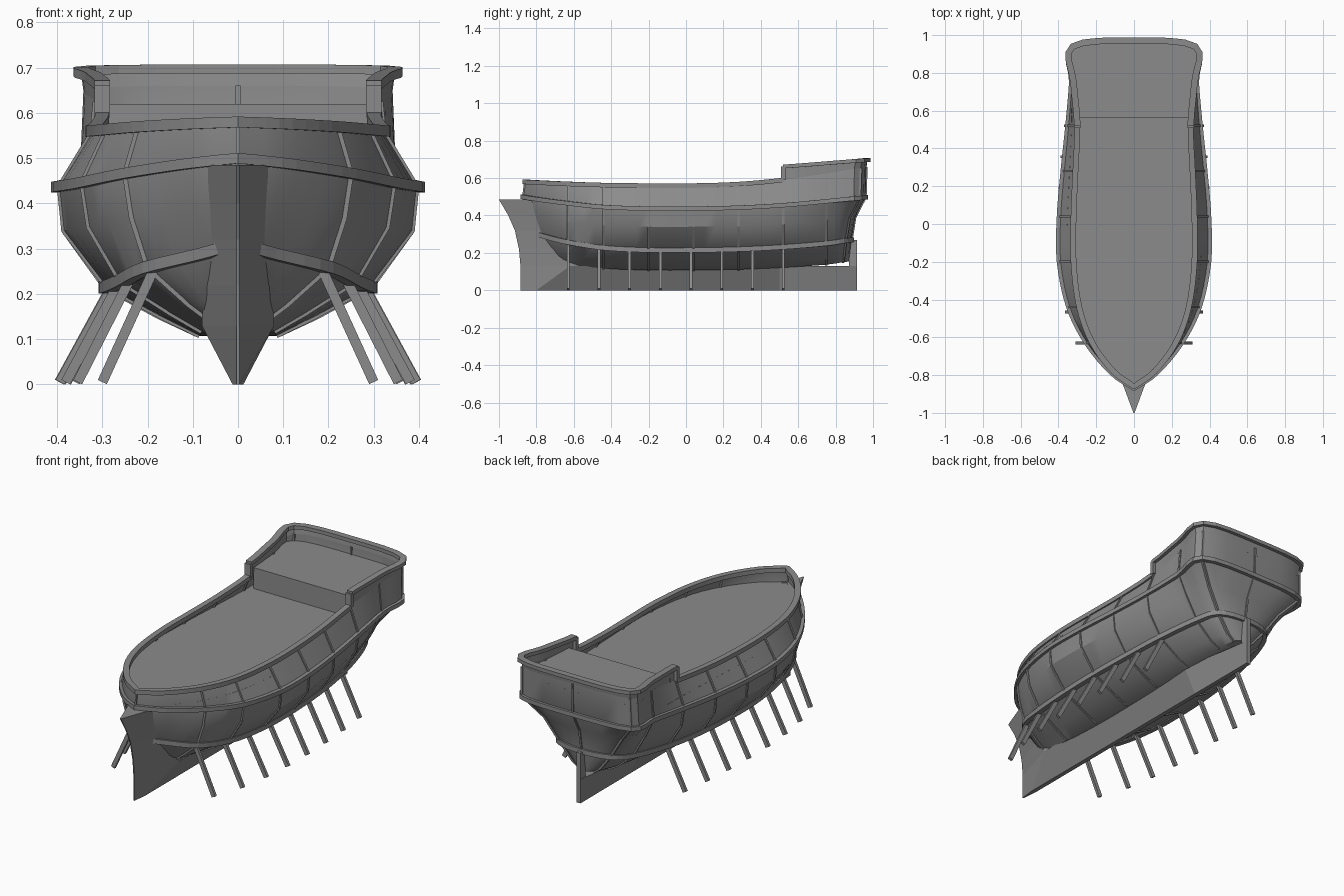
import bpy, bmesh
from mathutils import Vector as V

cube = bpy.data.objects.get("Cube")
if cube:
    bpy.data.objects.remove(cube)

gray = bpy.data.materials.new("weathered_gray")
gray.use_nodes = True
gray.diffuse_color = (0.26, 0.26, 0.26, 1)
gray.node_tree.nodes["Principled BSDF"].inputs["Base Color"].default_value = gray.diffuse_color


def finish(name, bm, smooth=False):
    bmesh.ops.remove_doubles(bm, verts=bm.verts, dist=0.0005)
    bmesh.ops.recalc_face_normals(bm, faces=bm.faces)
    mesh = bpy.data.meshes.new(name)
    bm.to_mesh(mesh)
    bm.free()
    mesh.materials.append(gray)
    ob = bpy.data.objects.new(name, mesh)
    bpy.context.collection.objects.link(ob)
    if smooth:
        bpy.ops.object.select_all(action="DESELECT")
        ob.select_set(True)
        bpy.context.view_layer.objects.active = ob
        bpy.ops.object.shade_smooth_by_angle(angle=0.5)
    return ob


def flip(p):
    return V((-p.x, p.y, p.z))


def loft(bm, rings, closed):
    """Skin equal-length rows of points."""
    rows = [[bm.verts.new(p) for p in r] for r in rings]
    n = len(rows[0])
    for a, b in zip(rows, rows[1:]):
        for i in range(n if closed else n - 1):
            j = (i + 1) % n
            bm.faces.new((a[i], a[j], b[j], b[i]))
    return rows


def sweep(bm, path, ref, a, b, closed=False):
    """Rectangular bar along a path, a wide to the side and b along ref."""
    ref, n, rings = V(ref), len(path), []
    for i, p in enumerate(path):
        nxt = path[(i + 1) % n] if closed else path[min(i + 1, n - 1)]
        prv = path[i - 1] if closed else path[max(i - 1, 0)]
        side = (nxt - prv).cross(ref).normalized() * a / 2
        up = ref * b / 2
        rings.append([p + side + up, p - side + up, p - side - up, p + side - up])
    rows = loft(bm, rings + (rings[:1] if closed else []), True)
    if not closed:
        bm.faces.new(rows[0])
        bm.faces.new(rows[-1])


def bar(name, path, ref, a, b, closed=False):
    bm = bmesh.new()
    sweep(bm, path, ref, a, b, closed)
    return finish(name, bm)


# Hull levels: half widths at the stations, bow and stern y, base height, bow and stern rise
STATIONS = [-0.63, -0.44, -0.2, 0.04, 0.28, 0.52, 0.75]
FORE = [1, 0.78, 0.45, 0.13, 0, 0, 0, 0, 0, 0, 0]
AFT = [0, 0, 0, 0, 0, 0, 0.08, 0.3, 0.65, 0.95, 1]
SUB = 4


def level(widths, bow, stern, base, fore, aft):
    ys = [bow, bow + 0.35 * (STATIONS[0] - bow)] + STATIONS + [stern - 0.03, stern]
    ws = [0] + [w / 100 for w in widths] + [0]
    c = [V((w, y, base + fore * f + aft * a)) for w, y, f, a in zip(ws, ys, FORE, AFT)]
    g = [2 * c[0] - c[1]] + c + [flip(c[-2])]
    out = []
    for i in range(1, len(c)):
        p0, p1, p2, p3 = g[i - 1:i + 3]
        for k in range(SUB):
            t = k / SUB
            out.append(0.5 * (2 * p1 + (p2 - p0) * t + (2 * p0 - 5 * p1 + 4 * p2 - p3) * t * t
                              + (3 * p1 - p0 - 3 * p2 + p3) * t ** 3))
    return out + [c[-1]]


bottom = level([2, 6, 8, 8.5, 8.5, 8.5, 7.5, 6, 4], -0.72, 0.87, 0.108, 0.07, 0.045)
bilge = level([4, 11, 15, 17, 17.5, 17, 15, 12, 8], -0.76, 0.875, 0.15, 0.06, 0.03)
lower = level([7.5, 20, 26, 29, 29.5, 28.5, 26, 21, 15], -0.82, 0.885, 0.215, 0.095, 0.055)
belly = level([9.5, 23.5, 33, 38.5, 38.5, 36.5, 33.5, 28, 23], -0.85, 0.905, 0.34, 0.06, 0.05)
wale = level([12, 25, 34.5, 39.5, 39.5, 37.5, 35, 33, 32.5], -0.87, 0.96, 0.437, 0.063, 0.06)
top = level([11, 22, 29, 32, 32, 31, 30, 31.5, 32], -0.86, 0.965, 0.56, 0.02, 0.1)
poop = level([11, 22, 29, 32, 32, 31, 30, 32, 32.5], -0.86, 0.97, 0.647, 0, 0.05)
levels = [bottom, bilge, lower, belly, wale, top]


def loop(half):
    return half + [flip(p) for p in half[-2:0:-1]]


def around_stern(half):
    return half + [flip(p) for p in half[-2::-1]]


def around_bow(half):
    return [flip(p) for p in half[:0:-1]] + half


# Hull shell with flat bottom
bm = bmesh.new()
loft(bm, [loop(l) for l in levels], True)
loft(bm, [bottom[1:-1], [flip(p) for p in bottom[1:-1]]], False)
finish("hull", bm, True)

# Raised stern bulwark
cut = 7 * SUB
bm = bmesh.new()
loft(bm, [around_stern(top[cut:]), around_stern(poop[cut:])], False)
finish("stern_bulwark", bm, True)

# Rails
UP = (0, 0, 1)
bar("gunwale_rail", around_bow(top[:cut + 1]), UP, 0.03, 0.024)
bar("stern_rail", around_stern(poop[cut:]), UP, 0.034, 0.02)
bar("middle_rail", loop(wale), UP, 0.028, 0.023, True)
bar("lower_rail", around_stern(lower[2:]), UP, 0.026, 0.026)

# Posts where the gunwale steps up, and vertical ribs on the planking
for sign, side in ((1, "left"), (-1, "right")):
    def mirrored(p):
        return V((p.x * sign, p.y, p.z))
    bar(side + "_step_post", [mirrored(top[cut]), mirrored(poop[cut])], (0, 1, 0), 0.034, 0.022)
    bm = bmesh.new()
    for s in range(2, 10):
        sweep(bm, [mirrored(l[s * SUB]) for l in levels], (0, 1, 0), 0.012, 0.011)
    finish(side + "_ribs", bm)

# Stem and stern centre ribs
bar("stem_rib", [wale[0], top[0]], (1, 0, 0), 0.012, 0.008)
bar("stern_rib", [l[-1] for l in levels[2:]], (1, 0, 0), 0.012, 0.01)


# Decks
def deck_edge(z):
    pts = []
    for a, b in zip(wale, top):
        t = max(0, min(1, (z - a.z) / (b.z - a.z)))
        p = a.lerp(b, t)
        pts.append(V((p.x, p.y, z)))
    return pts


STEP_Y, MAIN_Z, POOP_Z = 0.565, 0.507, 0.62
main = [p for p in deck_edge(MAIN_Z) if p.y < 0.65]
rear = [p for p in deck_edge(POOP_Z) if p.y > STEP_Y]
rear.insert(0, V((rear[0].x, STEP_Y, POOP_Z)))
for name, edge in (("main_deck", main), ("poop_deck", rear)):
    bm = bmesh.new()
    loft(bm, [edge, [flip(p) for p in edge]], False)
    finish(name, bm)
e = rear[0]
bm = bmesh.new()
base = V((e.x, STEP_Y, MAIN_Z))
loft(bm, [[e, flip(e)], [base, flip(base)]], False)
finish("poop_step", bm)


# Keel and prow, stacked from horizontal slices
def slices(name, rows):
    bm = bmesh.new()
    rings = []
    for z, pts in rows:
        half = [V((x, y, z)) for x, y in pts]
        rings.append(half + [flip(p) for p in half[::-1]])
    rows = loft(bm, rings, True)
    bm.faces.new(rows[0])
    bm.faces.new(rows[-1])
    finish(name, bm)


slices("keel", [
    (0, [(0.003, -0.885), (0.012, -0.8), (0.012, 0.5), (0.012, 0.915)]),
    (0.13, [(0.003, -0.885), (0.08, -0.62), (0.08, 0.5), (0.012, 0.915)])])
slices("prow", [
    (0.13, [(0.003, -0.885), (0.08, -0.62), (0.06, -0.5)]),
    (0.22, [(0.003, -0.893), (0.075, -0.69), (0.06, -0.5)]),
    (0.32, [(0.003, -0.915), (0.07, -0.75), (0.06, -0.55)]),
    (0.40, [(0.003, -0.95), (0.068, -0.79), (0.06, -0.6)]),
    (0.485, [(0.003, -1), (0.066, -0.83), (0.06, -0.7)])])
bar("stern_post", [V((0, 0.893, 0)), V((0, 0.893, 0.27))], (1, 0, 0), 0.044, 0.024)

# Oars sloping out from under the lower rail
for k in range(8):
    y = -0.63 + k * 0.1643
    i = next(i for i, p in enumerate(lower) if p.y > y)
    a, b = lower[i - 1], lower[i]
    p = a.lerp(b, (y - a.y) / (b.y - a.y))
    for sign, side in ((1, "left"), (-1, "right")):
        start = V((sign * (p.x - 0.02), y, p.z + 0.01))
        end = V((sign * (p.x + 0.1), y, 0.005))
        bar(f"{side}_oar_{k + 1}", [start, end], (0, 1, 0), 0.022, 0.015)
